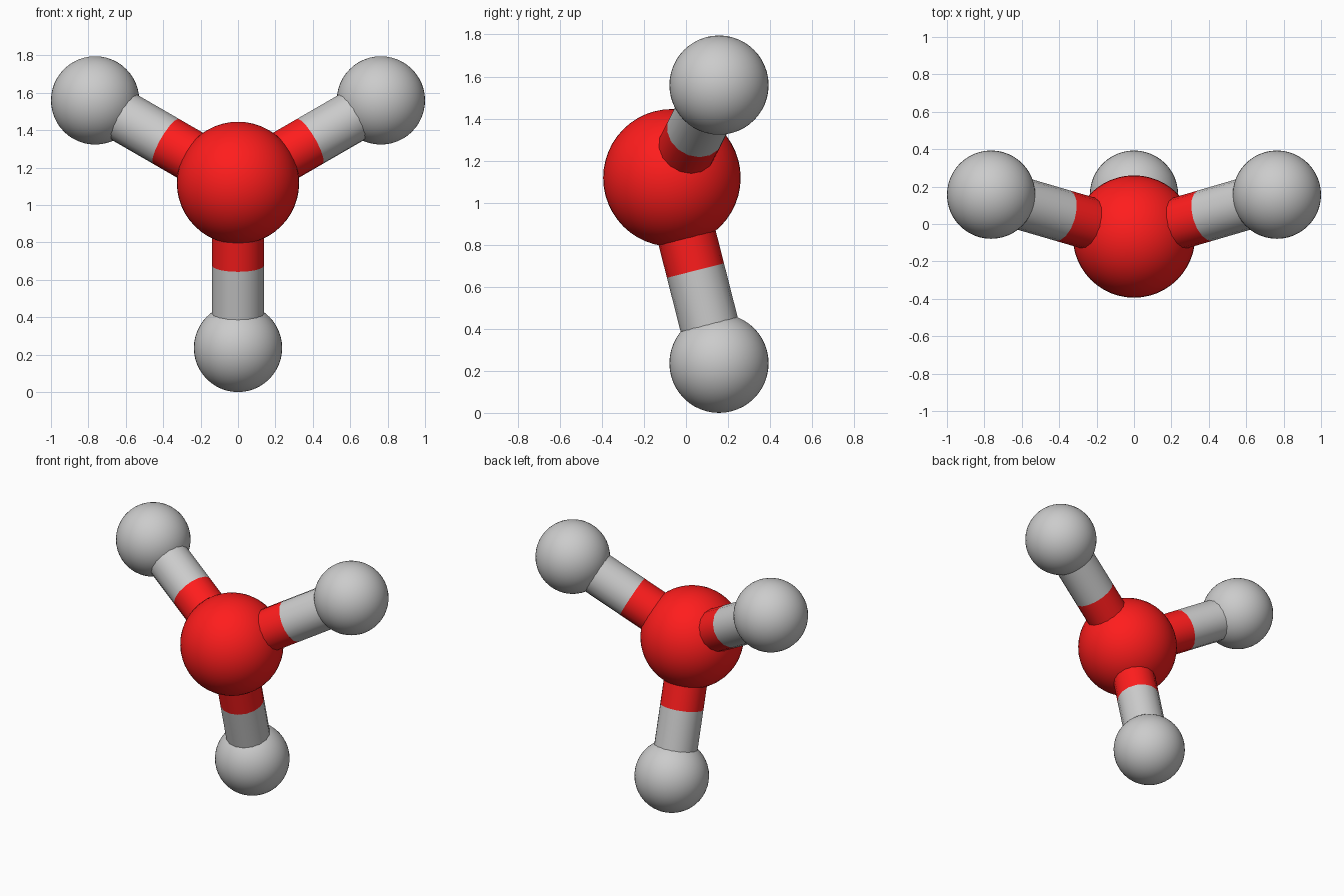
import bpy
from math import sin, cos, radians
from mathutils import Vector

if "Cube" in bpy.data.objects:
    bpy.data.objects.remove(bpy.data.objects["Cube"])

BALL_R, CORE_R, BOND_R = 0.236, 0.327, 0.14
REACH = 1.0 - BALL_R                      # sideways offset of the upper balls
RING = REACH / cos(radians(30))           # distance of the balls from the axis
CORE = Vector((0, -0.067, BALL_R + RING))
BALL_Y = 0.157

red = bpy.data.materials.new("red")
red.diffuse_color = (1.0, 0.012, 0.012, 1)
red.use_nodes = True
red.node_tree.nodes["Principled BSDF"].inputs["Base Color"].default_value = red.diffuse_color


def finish(name, mat):
    ob = bpy.context.object
    ob.name = name
    bpy.ops.object.shade_smooth_by_angle(angle=radians(40))
    if mat:
        ob.data.materials.append(mat)


def ball(name, centre, radius, mat=None):
    bpy.ops.mesh.primitive_uv_sphere_add(segments=48, ring_count=24,
                                         radius=radius, location=centre)
    finish(name, mat)


def rod(name, a, b, mat=None):
    d = b - a
    bpy.ops.mesh.primitive_cylinder_add(
        vertices=16, radius=BOND_R, depth=d.length, location=(a + b) / 2,
        rotation=d.to_track_quat('Z', 'Y').to_euler())
    finish(name, mat)


# Central atom
ball("central_atom", CORE, CORE_R, red)

# Three outer atoms, each joined by a two-colour bond
for label, deg in (("right", 30), ("left", 150), ("bottom", 270)):
    a = radians(deg)
    pos = Vector((RING * cos(a), BALL_Y, CORE.z + RING * sin(a)))
    mid = (CORE + pos) / 2
    ball(label + "_atom", pos, BALL_R)
    rod(label + "_bond_inner", CORE, mid, red)
    rod(label + "_bond_outer", mid, pos)
